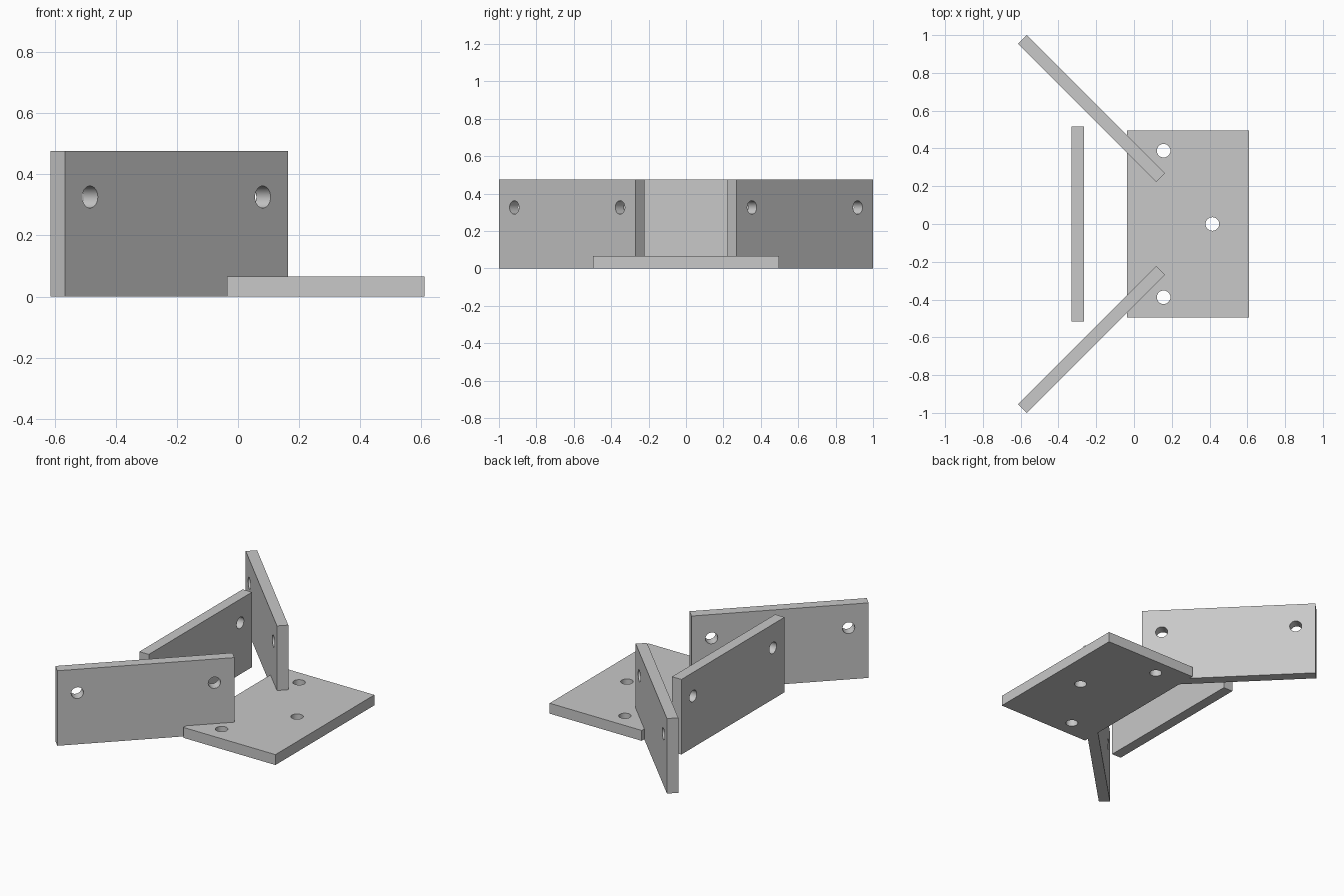
import bpy
import math
from mathutils import Matrix, Vector

default_cube = bpy.data.objects.get("Cube")
if default_cube:
    bpy.data.objects.remove(default_cube, do_unlink=True)

# Single grey material
grey = bpy.data.materials.new("light grey")
grey.use_nodes = True
colour = (0.58, 0.58, 0.58, 1)
grey.diffuse_color = colour
grey.node_tree.nodes["Principled BSDF"].inputs["Base Color"].default_value = colour

THICK = 0.066
HOLE_RADIUS = 0.036


def drilled_plate(name, length, width, holes, placement):
    """Flat plate centred at the origin, drilled through, then placed."""
    bpy.ops.mesh.primitive_cube_add(size=1)
    plate = bpy.context.object
    plate.name = name
    plate.data.transform(Matrix.Diagonal((length, width, THICK, 1)))
    plate.data.materials.append(grey)
    for x, y in holes:
        bpy.ops.mesh.primitive_cylinder_add(
            vertices=32, radius=HOLE_RADIUS, depth=THICK * 3, location=(x, y, 0))
        drill = bpy.context.object
        drill.hide_render = True
        drill.data.materials.append(grey)
        bpy.context.view_layer.objects.active = plate
        cut = plate.modifiers.new("hole", 'BOOLEAN')
        cut.operation = 'DIFFERENCE'
        cut.solver = 'EXACT'
        cut.object = drill
        bpy.ops.object.modifier_apply(modifier=cut.name)
        bpy.data.objects.remove(drill, do_unlink=True)
    bpy.ops.object.select_all(action='DESELECT')
    plate.select_set(True)
    bpy.context.view_layer.objects.active = plate
    bpy.ops.object.shade_smooth_by_angle(angle=math.radians(30))
    plate.matrix_world = placement
    return plate


# Base plate with three holes in a triangle
drilled_plate("base_plate", 0.646, 0.992,
              [(-0.13, 0.388), (-0.13, -0.388), (0.128, 0)],
              Matrix.Translation((0.287, 0, THICK / 2)))

# Three identical upright plates: two splayed sides and one across the back
HEIGHT, LENGTH = 0.476, 1.034
walls = {
    "left_wall": (-0.225, 0.612, -45),
    "right_wall": (-0.225, -0.612, 45),
    "back_wall": (-0.297, 0.0, 90),
}
for name, (x, y, turn) in walls.items():
    upright = Matrix.Rotation(math.pi / 2, 4, 'X')
    spin = Matrix.Rotation(math.radians(turn), 4, 'Z')
    place = Matrix.Translation(Vector((x, y, HEIGHT / 2))) @ spin @ upright
    drilled_plate(name, LENGTH, HEIGHT, [(-0.4, 0.088), (0.4, 0.088)], place)
